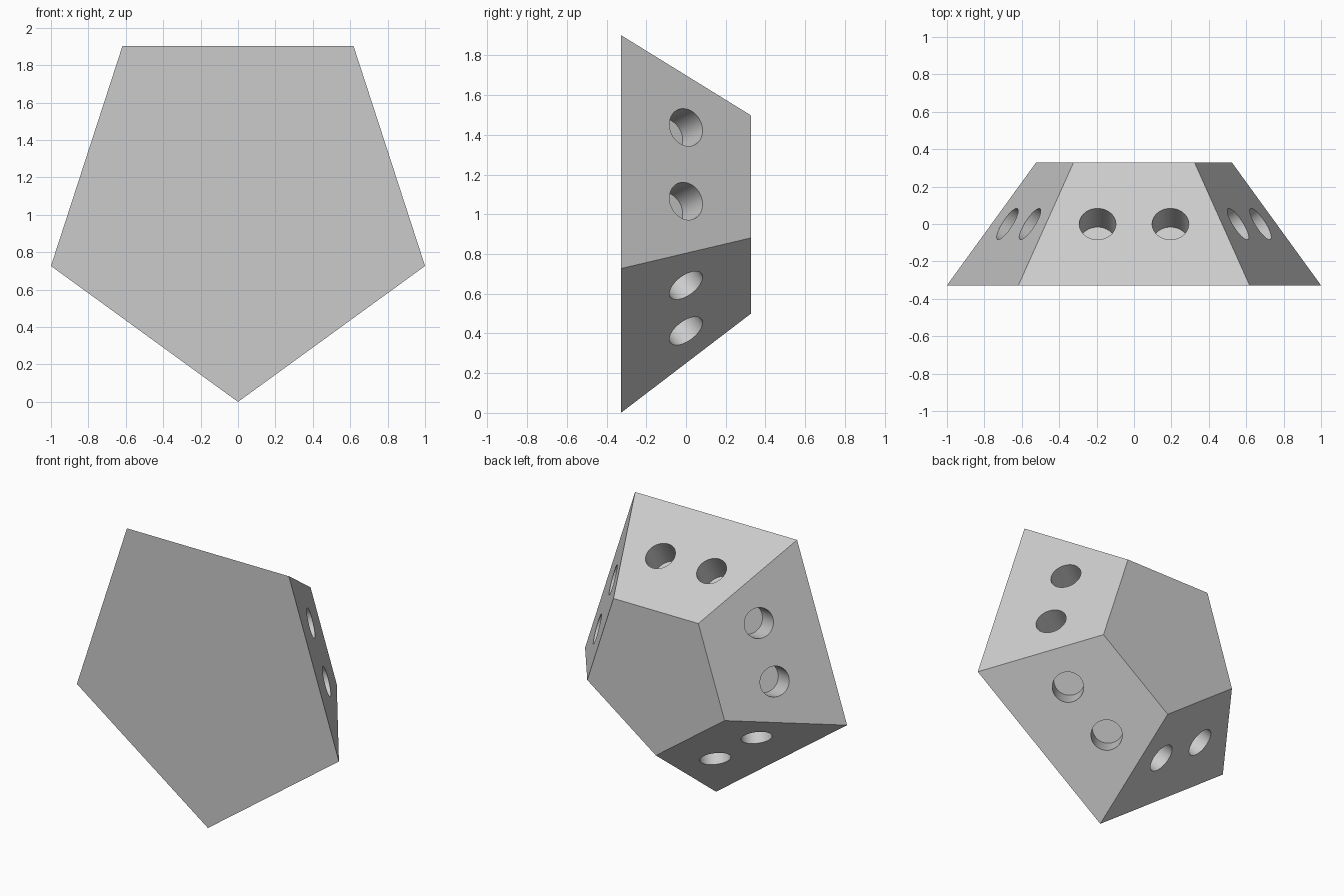
import bpy, bmesh
from math import sin, cos, radians, atan2
from mathutils import Vector, Matrix

cube = bpy.data.objects.get("Cube")
if cube:
    bpy.data.objects.remove(cube, do_unlink=True)

FRONT_R, BACK_R, HALF = 1.0515, 0.551, 0.328   # pentagon radii, half thickness
HOLE_R, HOLE_DEPTH, HOLE_X, EXTRA = 0.098, 0.19, 0.195, 0.1
CENTRE = Vector((0, 0, FRONT_R))

grey = bpy.data.materials.new("light_grey")
grey.use_nodes = True
grey.diffuse_color = (0.6, 0.6, 0.6, 1)
grey.node_tree.nodes["Principled BSDF"].inputs["Base Color"].default_value = (0.6, 0.6, 0.6, 1)


def make_object(name, bm):
    bmesh.ops.recalc_face_normals(bm, faces=bm.faces)
    mesh = bpy.data.meshes.new(name)
    bm.to_mesh(mesh)
    bm.free()
    mesh.materials.append(grey)
    obj = bpy.data.objects.new(name, mesh)
    bpy.context.collection.objects.link(obj)
    return obj


# Tapered pentagon block, point down
bm = bmesh.new()


def pentagon(radius, y):
    angles = [radians(-90 + 72 * k) for k in range(5)]
    return [bm.verts.new(CENTRE + Vector((radius * cos(a), y, radius * sin(a)))) for a in angles]


front, back = pentagon(FRONT_R, -HALF), pentagon(BACK_R, HALF)
bm.faces.new(front)
bm.faces.new(back)
for i in range(5):
    j = (i + 1) % 5
    bm.faces.new((front[i], front[j], back[j], back[i]))
block = make_object("pentagon_block", bm)

# Two blind holes square to each sloping side
apothem = cos(radians(36))
slope = atan2((FRONT_R - BACK_R) * apothem, 2 * HALF)
mid = (FRONT_R + BACK_R) / 2 * apothem
bm = bmesh.new()
for k in range(5):
    a = radians(90 + 72 * k)
    out = Vector((cos(a), 0, sin(a)))
    along = Vector((-sin(a), 0, cos(a)))
    normal = out * cos(slope) + Vector((0, sin(slope), 0))
    turn = normal.to_track_quat('Z', 'Y').to_matrix().to_4x4()
    for side in (-1, 1):
        pos = CENTRE + out * mid + along * side * HOLE_X + normal * (EXTRA - HOLE_DEPTH) / 2
        bmesh.ops.create_cone(bm, cap_ends=True, segments=48, radius1=HOLE_R, radius2=HOLE_R,
                              depth=HOLE_DEPTH + EXTRA, matrix=Matrix.Translation(pos) @ turn)
cutter = make_object("hole_cutter", bm)
cutter.hide_render = True

cut = block.modifiers.new("holes", 'BOOLEAN')
cut.operation, cut.solver, cut.object = 'DIFFERENCE', 'EXACT', cutter

# Apply the cut, then smooth the hole walls
bpy.ops.object.select_all(action='DESELECT')
block.select_set(True)
bpy.context.view_layer.objects.active = block
bpy.ops.object.modifier_apply(modifier=cut.name)
bpy.data.objects.remove(cutter, do_unlink=True)
bpy.ops.object.shade_smooth_by_angle()
